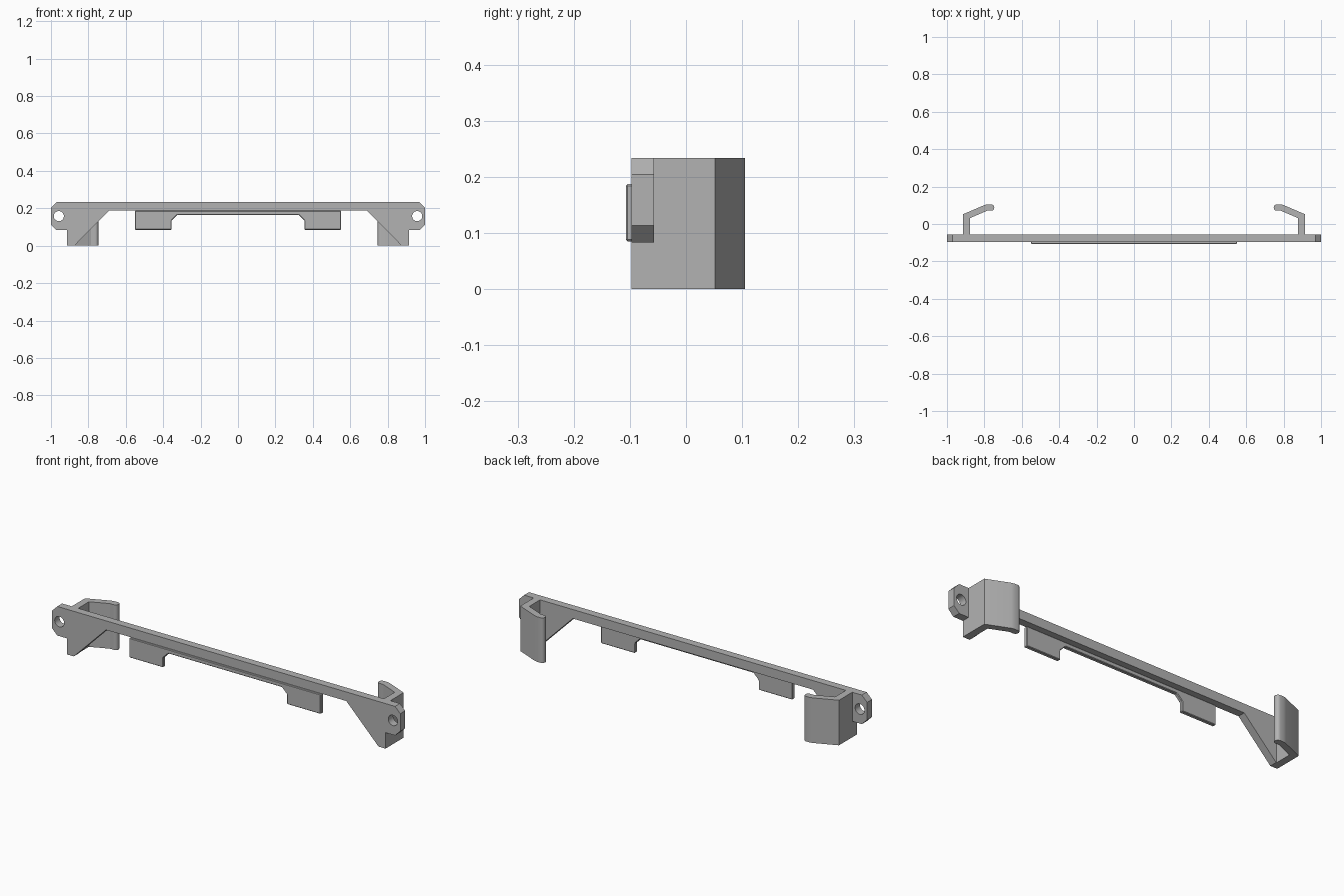
import bpy, bmesh, math
from mathutils import Vector

old = bpy.data.objects.get("Cube")
if old:
    bpy.data.objects.remove(old, do_unlink=True)

grey = bpy.data.materials.new("plain grey")
grey.use_nodes = True
colour = (0.45, 0.45, 0.45, 1)
grey.diffuse_color = colour
grey.node_tree.nodes["Principled BSDF"].inputs["Base Color"].default_value = colour

HEIGHT = 0.234
FRONT, BACK = -0.097, -0.057


def prism(name, outline, start, end, axis):
    """Extrude a flat outline along y (outline in x,z) or z (outline in x,y)."""
    def place(a, b, d):
        return (a, d, b) if axis == "y" else (a, b, d)
    bm = bmesh.new()
    face = bm.faces.new([bm.verts.new(place(a, b, start)) for a, b in outline])
    out = bmesh.ops.extrude_face_region(bm, geom=[face])
    shift = Vector(place(0, 0, end - start))
    moved = [v for v in out["geom"] if isinstance(v, bmesh.types.BMVert)]
    bmesh.ops.translate(bm, verts=moved, vec=shift)
    bmesh.ops.recalc_face_normals(bm, faces=bm.faces)
    mesh = bpy.data.meshes.new(name)
    bm.to_mesh(mesh)
    bm.free()
    mesh.materials.append(grey)
    obj = bpy.data.objects.new(name, mesh)
    bpy.context.collection.objects.link(obj)
    return obj


def symmetric(half):
    return half + [(-x, z) for x, z in reversed(half)]


def circle(cx, cy, r, start, end, steps):
    angles = [math.radians(start + (end - start) * i / steps) for i in range(steps + 1)]
    return [(cx + r * math.cos(a), cy + r * math.sin(a)) for a in angles]


# Main bar with chamfered ears and triangular gussets
half_bar = [(0.97, HEIGHT), (1, 0.204), (1, 0.113), (0.97, 0.083),
            (0.915, 0.083), (0.915, 0), (0.875, 0), (0.69, 0.187)]
bar = prism("front_bar", symmetric(half_bar), FRONT, BACK, "y")

# Screw holes through the ears
for side in (-1, 1):
    ring = circle(side * 0.958, 0.158, 0.027, 0, 360, 32)[:-1]
    cutter = prism("hole_cutter", ring, -0.2, 0.1, "y")
    cutter.hide_render = True
    cutter.hide_viewport = True
    cut = bar.modifiers.new("screw_hole", "BOOLEAN")
    cut.operation = "DIFFERENCE"
    cut.solver = "EXACT"
    cut.object = cutter
bpy.context.view_layer.update()
evaluated = bar.evaluated_get(bpy.context.evaluated_depsgraph_get())
bar_mesh = bpy.data.meshes.new_from_object(evaluated)
bar.modifiers.clear()
bar.data = bar_mesh
for obj in [o for o in bpy.data.objects if o.name.startswith("hole_cutter")]:
    bpy.data.objects.remove(obj, do_unlink=True)

# Thin lip under the bar with two hanging tabs
half_lip = [(0.55, 0.187), (0.55, 0.085), (0.355, 0.085),
            (0.355, 0.135), (0.325, 0.165)]
lip = prism("lip_with_tabs", symmetric(half_lip), -0.107, -0.087, "y")
bevel = lip.modifiers.new("edge_chamfer", "BEVEL")
bevel.width = 0.003
bevel.segments = 1

# Bent clips behind each end, with rounded tips
tip = circle(0.764, 0.088, 0.017, 90, 270, 12)
half_clip = [(0.915, BACK), (0.915, 0.052), (0.80, 0.101), (0.785, 0.105)]
half_clip += tip + [(0.785, 0.071), (0.878, 0.031), (0.878, BACK)]
clips = [prism(name, [(side * x, y) for x, y in half_clip], 0, HEIGHT, "z")
         for name, side in (("left_clip", 1), ("right_clip", -1))]

# Smooth the round surfaces, keep the corners sharp
bpy.ops.object.select_all(action="DESELECT")
for obj in [bar] + clips:
    obj.select_set(True)
bpy.context.view_layer.objects.active = bar
bpy.ops.object.shade_smooth_by_angle(angle=math.radians(20))
